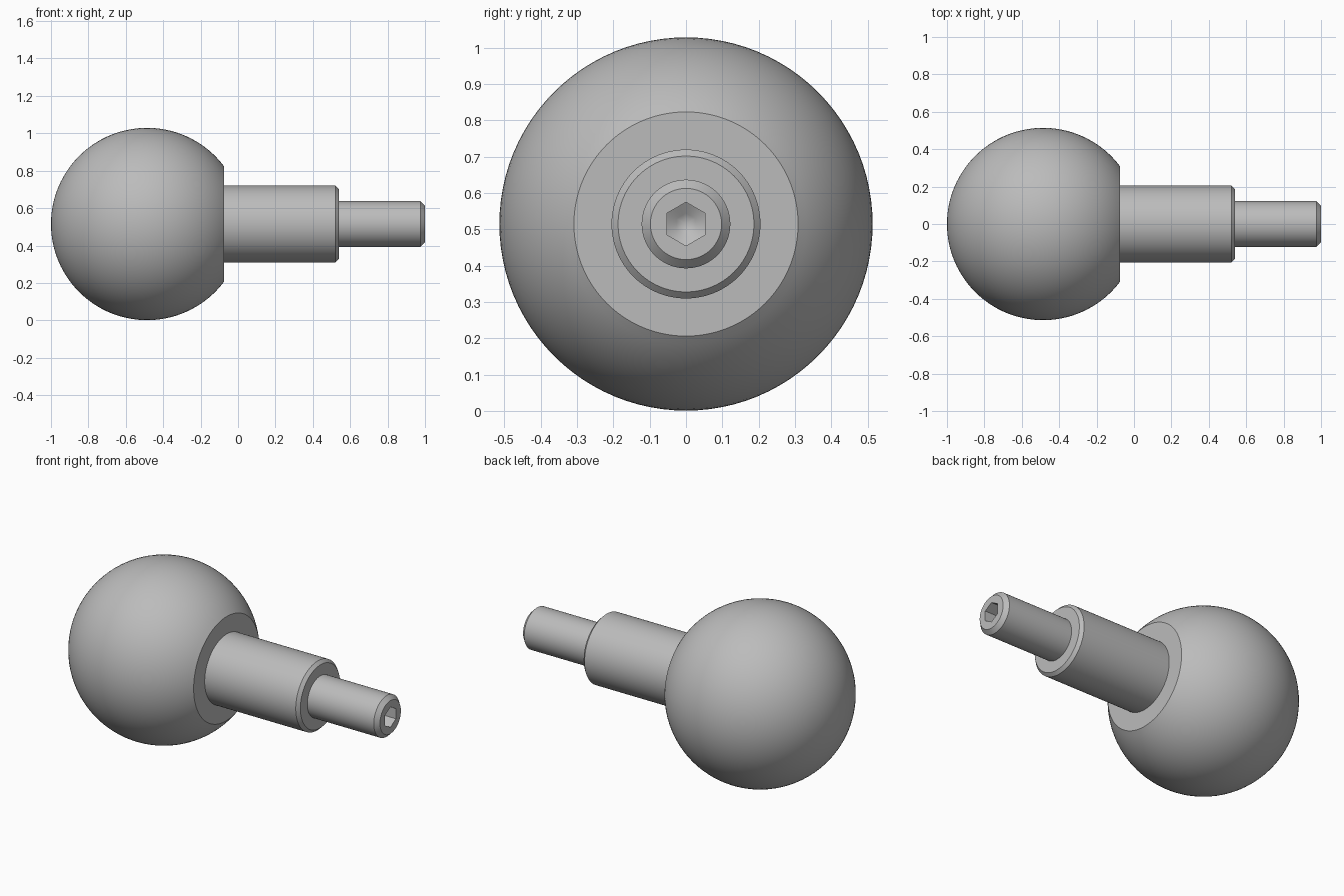
import bpy, bmesh, math

if "Cube" in bpy.data.objects:
    bpy.data.objects.remove(bpy.data.objects["Cube"])

SEG = 96            # divisible by 6 so the hex corners are exact
AXIS_Z = 0.515

steel = bpy.data.materials.new("steel_grey")
steel.diffuse_color = (0.5, 0.5, 0.5, 1)
steel.use_nodes = True
steel.node_tree.nodes["Principled BSDF"].inputs["Base Color"].default_value = steel.diffuse_color


def circle(r):
    return lambda a: r


def hexagon(r):
    half = math.pi / 6
    return lambda a: r * math.cos(half) / math.cos(a % (2 * half) - half)


def lathe(name, rings):
    """Skin rings (x function, radius function) around the x axis; radius 0 makes a pole."""
    bm = bmesh.new()
    loops = []
    for xf, rf in rings:
        if rf(0) < 1e-6:
            loops.append([bm.verts.new((xf(0), 0, AXIS_Z))] * SEG)
            continue
        loop = []
        for i in range(SEG):
            a = 2 * math.pi * i / SEG
            r = rf(a)
            loop.append(bm.verts.new((xf(r), r * math.sin(a), AXIS_Z + r * math.cos(a))))
        loops.append(loop)
    for p, q in zip(loops, loops[1:]):
        for i in range(SEG):
            j = (i + 1) % SEG
            corners = list(dict.fromkeys((p[i], q[i], q[j], p[j])))
            bm.faces.new(corners)
    # rings run along +x, so this winding decides the outward side
    bm.normal_update()
    f = bm.faces[0] if hasattr(bm.faces, "ensure_lookup_table") and not bm.faces.ensure_lookup_table() else None
    c = f.calc_center_median()
    ref = f.normal.y * c.y + f.normal.z * (c.z - AXIS_Z) + f.normal.x * (c.x - 0.0)
    if ref < 0:
        bmesh.ops.reverse_faces(bm, faces=bm.faces[:])
    me = bpy.data.meshes.new(name)
    bm.to_mesh(me)
    bm.free()
    me.materials.append(steel)
    ob = bpy.data.objects.new(name, me)
    bpy.context.collection.objects.link(ob)
    bpy.ops.object.select_all(action='DESELECT')
    ob.select_set(True)
    bpy.context.view_layer.objects.active = ob
    bpy.ops.object.shade_smooth_by_angle(angle=math.radians(25))
    return ob


def ring(x, r):
    return (lambda _: x, circle(r))


# Ball with a flat seat where the shoulder leaves it
R, CX, SEAT = 0.514, -0.486, -0.075
end = math.acos((CX - SEAT) / R)
N = 44
ball = [ring(CX - R * math.cos(end * i / N), R * math.sin(end * i / N)) for i in range(N + 1)]
lathe("ball", ball + [ring(SEAT, 0.205)])

# Thick shoulder with chamfered end and annular face
lathe("shoulder", [ring(SEAT, 0.205), ring(0.522, 0.205), ring(0.54, 0.187), ring(0.54, 0.122)])

# Thin tip with chamfer and a hex socket ending in a drill cone
HEX, APEX, SLOPE = 0.06, 0.86, 0.6
lathe("tip_with_hex_socket", [
    ring(0.54, 0.122), ring(0.976, 0.122), ring(1.0, 0.098),
    (lambda r: 1.0, hexagon(HEX)),
    (lambda r: APEX + SLOPE * r, hexagon(HEX)),
    (lambda r: APEX + SLOPE * r, hexagon(HEX / 2)),
    ring(APEX, 0),
])
